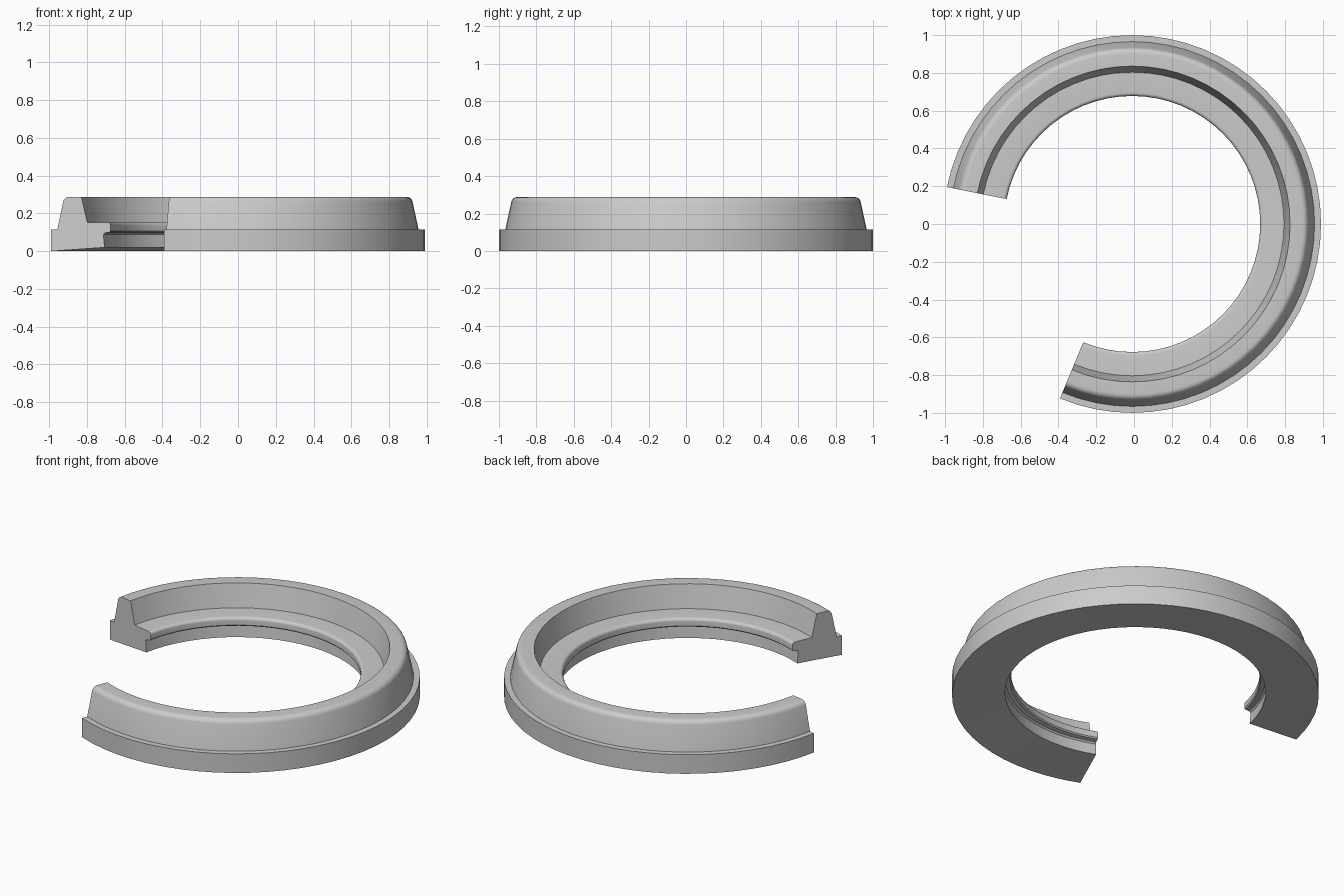
import bpy, bmesh
from math import cos, sin, pi, radians

if "Cube" in bpy.data.objects:
    bpy.data.objects.remove(bpy.data.objects["Cube"])


def arc(r, z, rad, a0, a1, n=6):
    """Points of a rounded corner in the (radius, height) plane."""
    return [(r + rad * cos(radians(a0 + (a1 - a0) * i / n)),
             z + rad * sin(radians(a0 + (a1 - a0) * i / n))) for i in range(n + 1)]


# Cross-section: flange, tapered rim, ledge with rounded lip, undercut bore, coned base
profile = [(1.0, 0.0), (1.0, 0.115), (0.966, 0.115)]
profile += arc(0.902, 0.255, 0.033, 14, 90)
profile += [(0.836, 0.288), (0.804, 0.153)]
profile += arc(0.696, 0.135, 0.018, 90, 180)
profile += [(0.678, 0.108), (0.684, 0.101), (0.708, 0.097), (0.717, 0.088), (0.711, 0.02)]

# Sweep the section through the open arc
CX, STEPS = -0.0095, 50
START, END = radians(-112.5), radians(168.75)
bm = bmesh.new()
rings = []
for i in range(STEPS + 1):
    a = START + (END - START) * i / STEPS
    rings.append([bm.verts.new((CX + r * cos(a), r * sin(a), z)) for r, z in profile])
n = len(profile)
for p, q in zip(rings, rings[1:]):
    for j in range(n):
        k = (j + 1) % n
        bm.faces.new((p[j], q[j], q[k], p[k]))

# Flat cut ends
bm.faces.new(rings[0])
bm.faces.new(rings[-1][::-1])
bmesh.ops.recalc_face_normals(bm, faces=bm.faces)

mesh = bpy.data.meshes.new("open_ring")
bm.to_mesh(mesh)
bm.free()
ring = bpy.data.objects.new("open_ring", mesh)
bpy.context.collection.objects.link(ring)
bpy.context.view_layer.objects.active = ring
ring.select_set(True)
bpy.ops.object.shade_smooth_by_angle(angle=radians(30))
